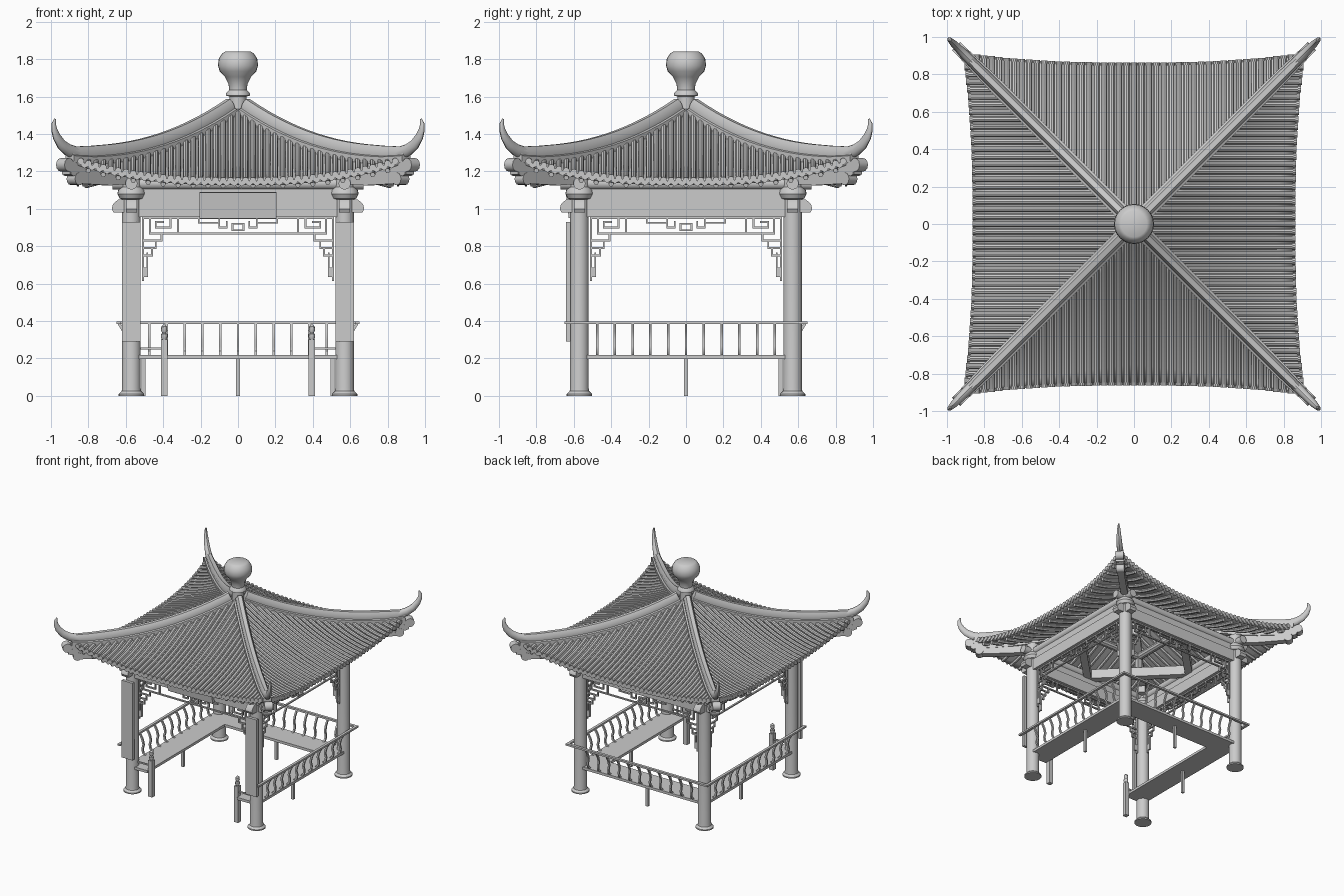
import bpy, bmesh, math
from mathutils import Vector, Matrix

if "Cube" in bpy.data.objects:
    bpy.data.objects.remove(bpy.data.objects["Cube"])

X = Vector((1, 0, 0))
DIAG = Vector((1, 1, 0)).normalized()
ALL = (0, 1, 2, 3)


def finish(bm, name, turns=(0,), angle=35):
    """Turn a bmesh into objects, one per quarter turn about z."""
    bmesh.ops.recalc_face_normals(bm, faces=bm.faces)
    me = bpy.data.meshes.new(name)
    for f in bm.faces:
        f.smooth = True
    bm.to_mesh(me)
    bm.free()
    me.set_sharp_from_angle(angle=math.radians(angle))
    obs = []
    for k in turns:
        ob = bpy.data.objects.new(name, me)
        ob.rotation_euler.z = k * math.pi / 2
        bpy.context.collection.objects.link(ob)
        obs.append(ob)
    return obs


def box(bm, x0, x1, y0, y1, z0, z1, rot=None):
    c = Matrix.Translation(((x0 + x1) / 2, (y0 + y1) / 2, (z0 + z1) / 2))
    s = Matrix.Diagonal((x1 - x0, y1 - y0, z1 - z0, 1))
    bmesh.ops.create_cube(bm, size=1, matrix=c @ (rot or Matrix()) @ s)


def sweep(bm, pts, sec, side=X, scales=None):
    """Sweep a closed section (side, up) along a planar path."""
    pts = [Vector(p) for p in pts]
    rings = []
    for i, p in enumerate(pts):
        t = (pts[min(i + 1, len(pts) - 1)] - pts[max(i - 1, 0)]).normalized()
        up = t.cross(side)
        k = scales[i] if scales else 1
        rings.append([bm.verts.new(p + side * a * k + up * b * k) for a, b in sec])
    n = len(sec)
    for r, q in zip(rings, rings[1:]):
        for j in range(n):
            bm.faces.new((r[j], r[(j + 1) % n], q[(j + 1) % n], q[j]))
    bm.faces.new(rings[0])
    bm.faces.new(rings[-1])


def circle(r, n=8):
    return [(r * math.cos(2 * math.pi * i / n), r * math.sin(2 * math.pi * i / n)) for i in range(n)]


def rect(w, h):
    return [(-w / 2, -h / 2), (w / 2, -h / 2), (w / 2, h / 2), (-w / 2, h / 2)]


def lathe(bm, prof, x=0, y=0, n=24):
    rings = [[bm.verts.new((x + a * r, y + b * r, z)) for a, b in circle(1, n)] for r, z in prof]
    for r, q in zip(rings, rings[1:]):
        for j in range(n):
            bm.faces.new((r[j], r[(j + 1) % n], q[(j + 1) % n], q[j]))
    bm.faces.new(rings[0])
    bm.faces.new(rings[-1])


# Roof shape: hip height, eave outline and the sagging surface between them
def hip(d):
    return 1.262 + 0.278 * max(0, 1 - d / 0.85) ** 2.2


def roof(x, t, dz=0):
    a = abs(x)
    ye = 0.855 + 0.045 * (a / 0.85) ** 2.5
    ze = 1.145 + 0.115 * (a / 0.88) ** 2.5
    sag = 0.2 * t * (1 - t) * max(0, 1 - a / 0.88)
    return (x, -(a + (ye - a) * t), hip(a) * (1 - t) + ze * t - sag * 0.9 + dz)


STEPS = [i / 8 for i in range(9)]

# Roof deck
bm = bmesh.new()
grid = [[bm.verts.new(roof(i * 0.04, t)) for t in STEPS] for i in range(-22, 23)]
for a, b in zip(grid, grid[1:]):
    for j in range(8):
        bm.faces.new((a[j], a[j + 1], b[j + 1], b[j]))
for ob in finish(bm, "roof_deck", ALL):
    m = ob.modifiers.new("thickness", "SOLIDIFY")
    m.thickness, m.offset = 0.02, -1

# Round tile rows with end discs, and drip tiles between them
bm = bmesh.new()
for i in range(-21, 22):
    x = i * 0.04
    sweep(bm, [roof(x, t, 0.006) for t in STEPS], circle(0.015))
    e = Vector(roof(x, 1, 0.006))
    sweep(bm, [e + Vector((0, 0.008, 0)), e - Vector((0, 0.008, 0))], circle(0.018, 10))
finish(bm, "roof_tiles", ALL)
bm = bmesh.new()
for i in range(-21, 21):
    e = Vector(roof(i * 0.04 + 0.02, 1))
    sweep(bm, [e + Vector((0, 0.005, 0)), e - Vector((0, 0.005, 0))],
          [(-0.018, 0.004), (-0.016, -0.015), (0, -0.026), (0.016, -0.015), (0.018, 0.004)])
finish(bm, "drip_tiles", ALL)

# Rafters under the deck
bm = bmesh.new()
for i in range(-10, 11):
    sweep(bm, [roof(i * 0.08, t * 0.94, -0.034) for t in STEPS], circle(0.014, 6))
finish(bm, "rafters", ALL)

# Hip ridges
half = [(0.04, -0.03), (0.04, 0.015), (0.028, 0.02), (0.03, 0.048), (0.015, 0.075)]
bm = bmesh.new()
ds = [0.03 + 0.87 * i / 16 for i in range(17)]
sweep(bm, [(d, -d, hip(d) + 0.01 * max(0, (d - 0.8) / 0.1)) for d in ds],
      half + [(-a, b) for a, b in reversed(half)], DIAG, [1] * 14 + [0.97, 0.9, 0.8])
finish(bm, "hip_ridge", ALL)

# Upturned ridge horns
bm = bmesh.new()
horn = [(0.86, 1.295, 0.036), (0.91, 1.315, 0.033), (0.945, 1.345, 0.029), (0.97, 1.385, 0.024),
        (0.983, 1.425, 0.018), (0.985, 1.455, 0.013), (0.978, 1.48, 0.006)]
sweep(bm, [(d, -d, z) for d, z, r in horn], [(a * 0.75, b) for a, b in circle(1, 12)], DIAG,
      [r for d, z, r in horn])
finish(bm, "ridge_horn", ALL)

# Corner beams with scrolled ends
bm = bmesh.new()
ds = [0.04 + 0.88 * i / 12 for i in range(13)]
sweep(bm, [(d, -d, hip(d) - 0.045) for d in ds], rect(0.06, 0.07), DIAG)
sweep(bm, [(0.5, -0.5, 1.17), (0.7, -0.7, 1.155), (0.87, -0.87, 1.165)], rect(0.055, 0.06), DIAG)
for d, z, r in ((0.925, 1.235, 0.036), (0.87, 1.16, 0.034), (0.9, 1.2, 0.025)):
    c = Vector((d, -d, z))
    sweep(bm, [c - DIAG * 0.032, c + DIAG * 0.032],
          [(a, b) for a, b in circle(r, 12)], Vector((1, -1, 0)).normalized())
finish(bm, "corner_beam", ALL)

# Finial
bm = bmesh.new()
lathe(bm, [(0.045, 1.48), (0.045, 1.6), (0.065, 1.605), (0.062, 1.62), (0.048, 1.635), (0.05, 1.665),
           (0.07, 1.705), (0.098, 1.735), (0.107, 1.765), (0.104, 1.8), (0.085, 1.83), (0.07, 1.84)])
finish(bm, "roof_finial")

# Columns with base and capital
bm = bmesh.new()
lathe(bm, [(0.068, 0), (0.068, 0.01), (0.052, 0.025), (0.05, 0.04), (0.05, 1.05), (0.062, 1.055),
           (0.075, 1.08), (0.07, 1.1), (0.055, 1.115), (0.05, 1.2)], 0.57, -0.57)
finish(bm, "column", ALL)

# Beams, with rounded ends passing through the columns, and purlins above
bm = bmesh.new()
box(bm, -0.55, 0.55, -0.6, -0.54, 0.955, 1.05)
box(bm, -0.57, 0.57, -0.592, -0.548, 1.05, 1.105)
for s in (-1, 1):
    sweep(bm, [(s * 0.57, -0.6, 1.015), (s * 0.57, -0.54, 1.015)],
          [(s * a, b) for a, b in ((0, -0.035), (0.07, -0.035), (0.098, -0.01), (0.105, 0.015),
                                   (0.095, 0.035), (0, 0.035))][::s])
finish(bm, "tie_beam", ALL)
bm = bmesh.new()
sweep(bm, [(-0.67, -0.57, 1.135), (0.67, -0.57, 1.135)], circle(0.033, 12), Vector((0, 1, 0)))
sweep(bm, [(-0.3, -0.29, 1.29), (0.3, -0.29, 1.29)], circle(0.03, 10), Vector((0, 1, 0)))
finish(bm, "purlin", ALL)

# Ceiling: diagonal square of beams and a hanging king post
bm = bmesh.new()
sweep(bm, [(0, -0.57, 1.135), (0.57, 0, 1.135)], rect(0.06, 0.08), Vector((1, -1, 0)).normalized())
box(bm, 0.265, 0.305, -0.305, -0.265, 1.14, 1.3)
finish(bm, "ceiling_beam", ALL)
bm = bmesh.new()
lathe(bm, [(0.02, 1.24), (0.04, 1.27), (0.04, 1.5)], n=12)
finish(bm, "king_post")

# Hanging fretwork below the beams
frets = [[(0, .95), (.507, .95), (.507, .62)], [(0, .868), (.41, .868), (.41, .83), (.5, .83)],
         [(.32, .868), (.32, .95)], [(.36, .95), (.36, .9), (.44, .9), (.44, .93), (.4, .93)],
         [(.47, .95), (.47, .868), (.41, .868)], [(.44, .83), (.44, .79), (.5, .79)],
         [(.46, .79), (.46, .75), (.5, .75)], [(.485, .76), (.485, .68), (.5, .64)],
         [(0, .885), (.03, .885), (.03, .92), (0, .92)], [(.1, .95), (.1, .9), (.06, .9), (.06, .93)],
         [(.21, .95), (.21, .925), (.1, .925)]]
bm = bmesh.new()
for path in frets:
    for (x0, z0), (x1, z1) in zip(path, path[1:]):
        for s in (-1, 1):
            lo, hi = sorted((s * x0, s * x1))
            box(bm, lo - .005, hi + .005, -.577, -.563, min(z0, z1) - .005, max(z0, z1) + .005)
finish(bm, "fretwork", ALL)

# Benches on three sides with curved backrests
bm = bmesh.new()
box(bm, -0.6, 0.6, -0.6, -0.41, 0.197, 0.218)
box(bm, -0.01, 0.01, -0.515, -0.495, 0, 0.2)
finish(bm, "bench_seat", (1, 2, 3))
bm = bmesh.new()
box(bm, -0.65, 0.65, -0.65, -0.628, 0.383, 0.398)
for i in range(-5, 6):
    x = i * 0.095
    sweep(bm, [(x, -0.58, 0.21), (x, -0.605, 0.235), (x, -0.61, 0.265), (x, -0.6, 0.3),
               (x, -0.612, 0.345), (x, -0.638, 0.39)], rect(0.013, 0.015))
finish(bm, "bench_backrest", (1, 2, 3))

# Entrance posts with turned tops and short rails
bm = bmesh.new()
for s in (-1, 1):
    x = s * 0.395
    box(bm, x - 0.018, x + 0.018, -0.588, -0.552, 0, 0.3)
    lathe(bm, [(0.012, 0.3), (0.018, 0.315), (0.018, 0.33), (0.01, 0.335), (0.017, 0.35),
               (0.015, 0.37), (0.005, 0.38)], x, -0.57, 10)
    lo, hi = sorted((x, s * 0.54))
    box(bm, lo, hi, -0.576, -0.564, 0.247, 0.258)
finish(bm, "entrance_post")

# Vertical boards on the front columns and the blank board over the entrance
bm = bmesh.new()
for s in (-1, 1):
    box(bm, s * 0.57 - 0.05, s * 0.57 + 0.05, -0.642, -0.618, 0.29, 0.93)
finish(bm, "column_board")
bm = bmesh.new()
box(bm, -0.205, 0.205, -0.635, -0.61, 0.95, 1.088, Matrix.Rotation(0.12, 4, "X"))
finish(bm, "entrance_board")
